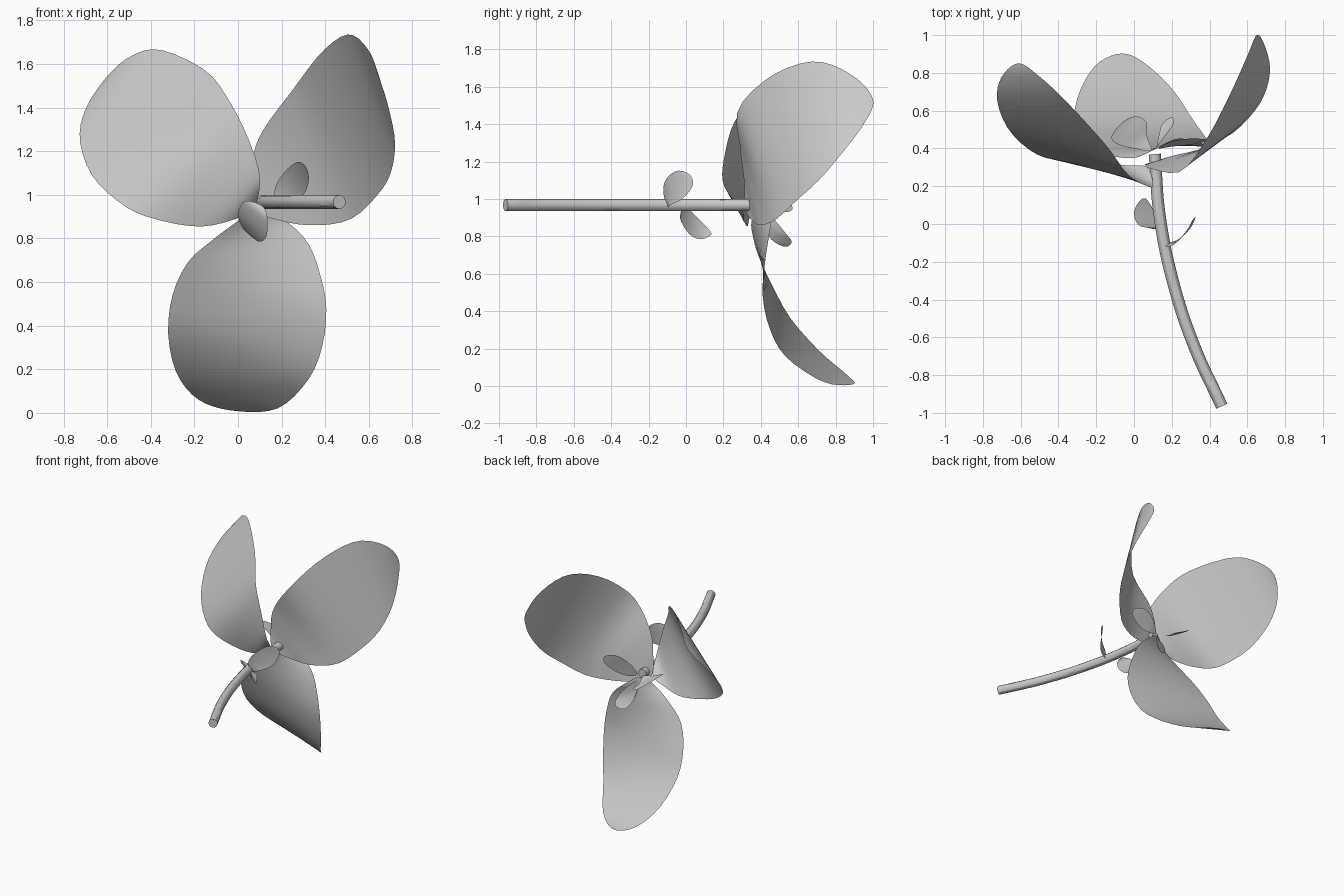
import bpy
from mathutils import Vector

default_cube = bpy.data.objects.get("Cube")
if default_cube:
    bpy.data.objects.remove(default_cube, do_unlink=True)

# One pale grey for the whole plant
grey = bpy.data.materials.new("pale_grey")
grey.use_nodes = True
shade = (0.6, 0.6, 0.6, 1.0)
grey.diffuse_color = shade
grey.node_tree.nodes["Principled BSDF"].inputs["Base Color"].default_value = shade


def loop_point(points, t):
    """Point on a closed smooth curve through the given points."""
    count = len(points)
    i = int(t)
    f = t - i
    a, b, c, d = (points[(i + k) % count] for k in (-1, 0, 1, 2))
    return b + 0.5 * f * ((c - a) + f * ((2 * a - 5 * b + 4 * c - d)
                                         + f * (3 * (b - c) + d - a)))


def petal(name, base, upper_edge, tip, lower_edge, rows=36, columns=8):
    """Thin sheet ruled between two edges that meet at the base and the tip."""
    outline = [Vector(p) for p in [base, *upper_edge, tip, *reversed(lower_edge)]]
    tip_index = len(upper_edge) + 1
    verts, faces = [], []
    for r in range(rows + 1):
        s = r / rows
        # crowd the rows toward both ends so the tip stays round
        s = s * s * (3 - 2 * s)
        first = loop_point(outline, s * tip_index)
        second = loop_point(outline, len(outline) - s * (len(outline) - tip_index))
        verts += [first.lerp(second, c / columns) for c in range(columns + 1)]
    step = columns + 1
    for r in range(rows):
        for c in range(columns):
            k = r * step + c
            faces.append((k, k + 1, k + step + 1, k + step))
    mesh = bpy.data.meshes.new(name)
    mesh.from_pydata(verts, [], faces)
    mesh.materials.append(grey)
    obj = bpy.data.objects.new(name, mesh)
    bpy.context.collection.objects.link(obj)
    # weld the collapsed end rows into single points
    import bmesh
    bm = bmesh.new()
    bm.from_mesh(mesh)
    bmesh.ops.remove_doubles(bm, verts=bm.verts, dist=0.0005)
    for face in bm.faces:
        face.smooth = True
    bm.to_mesh(mesh)
    bm.free()
    return obj


# Three large outer petals
petal("right_petal", (.07, .3, .94),
      [(.10, .20, 1.08), (.05, .21, 1.25), (-.04, .27, 1.43), (-.15, .42, 1.57),
       (-.36, .65, 1.665), (-.5, .78, 1.63)],
      (-.61, .85, 1.53),
      [(-.04, .31, .88), (-.2, .33, .855), (-.42, .34, .90), (-.55, .39, .97),
       (-.67, .51, 1.09), (-.725, .66, 1.25), (-.70, .78, 1.39)])
petal("left_petal", (.07, .32, .94),
      [(.06, .31, 1.1), (.10, .29, 1.27), (.25, .28, 1.48), (.39, .46, 1.66),
       (.51, .69, 1.735), (.6, .89, 1.66)],
      (.65, 1.0, 1.53),
      [(.2, .36, .88), (.36, .40, .86), (.52, .48, .89), (.64, .6, 1.0),
       (.70, .71, 1.1), (.72, .83, 1.24), (.69, .95, 1.4)])
petal("lower_petal", (.1, .39, .95),
      [(.0, .35, .88), (-.12, .36, .79), (-.23, .39, .69), (-.3, .46, .54),
       (-.32, .56, .36), (-.28, .72, .18), (-.18, .86, .06)],
      (-.02, .895, .01),
      [(.22, .45, .88), (.32, .44, .78), (.375, .42, .64), (.405, .41, .48),
       (.385, .45, .3), (.32, .54, .15), (.18, .74, .02)])

# Three small inner petals
petal("inner_left_petal", (.13, .4, .97),
      [(.18, .43, 1.05), (.27, .45, 1.09)], (.37, .45, 1.06),
      [(.2, .41, .94), (.3, .42, .95), (.38, .44, 1.0)], rows=20)
petal("inner_right_petal", (.09, .39, .96),
      [(0, .4, .99), (-.08, .42, 1.03), (-.12, .46, 1.05)], (-.06, .54, 1.0),
      [(.07, .46, .94), (.065, .54, .93), (.01, .57, .95)], rows=20)
petal("inner_lower_petal", (.11, .39, .93),
      [(.12, .41, .86), (.13, .46, .78)], (.15, .53, .745),
      [(.16, .46, .9), (.21, .53, .82), (.2, .565, .77)], rows=20)

# Two small leaves on the stem
petal("right_leaf", (.11, -.02, .95),
      [(.03, -.01, .97), (.0, .05, .91), (.02, .11, .85)], (.06, .135, .81),
      [(.135, -.03, .89), (.13, .02, .81), (.1, .08, .785)], rows=20)
petal("left_leaf", (.18, -.1, .96),
      [(.17, -.12, 1.03), (.21, -.11, 1.1), (.27, -.05, 1.15)], (.31, .02, 1.13),
      [(.24, -.08, .97), (.3, -.02, 1.0), (.325, .035, 1.07)], rows=20)

# Curved round stem
curve = bpy.data.curves.new("stem", "CURVE")
curve.dimensions = "3D"
curve.bevel_depth = 0.032
curve.bevel_resolution = 4
curve.resolution_u = 8
curve.use_fill_caps = True
path = [(.465, -.965), (.32, -.65), (.205, -.3), (.135, .05), (.11, .37)]
spline = curve.splines.new("BEZIER")
spline.bezier_points.add(len(path) - 1)
for knot, (x, y) in zip(spline.bezier_points, path):
    knot.co = (x, y, .967)
    knot.handle_left_type = knot.handle_right_type = "AUTO"
curve.materials.append(grey)
stem = bpy.data.objects.new("stem", curve)
bpy.context.collection.objects.link(stem)
bpy.ops.object.select_all(action="DESELECT")
stem.select_set(True)
bpy.context.view_layer.objects.active = stem
bpy.ops.object.convert(target="MESH")
bpy.ops.object.shade_smooth_by_angle()
